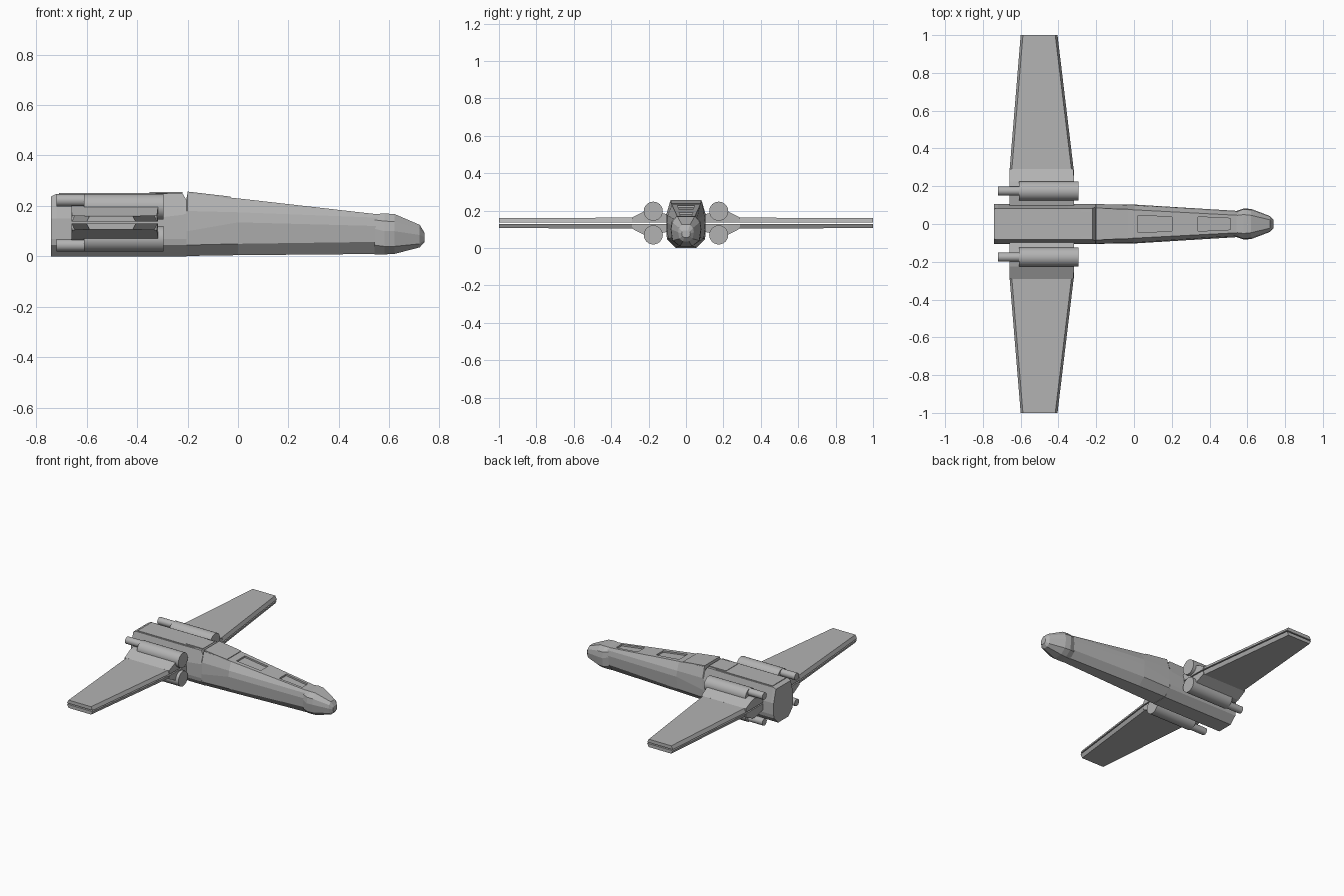
import bpy, bmesh, math
from mathutils import Matrix, Vector

if "Cube" in bpy.data.objects:
    bpy.data.objects.remove(bpy.data.objects["Cube"])

grey = bpy.data.materials.new("hull grey")
grey.diffuse_color = (0.45, 0.45, 0.45, 1)
grey.use_nodes = True
grey.node_tree.nodes["Principled BSDF"].inputs["Base Color"].default_value = grey.diffuse_color


def make_object(name, bm):
    bmesh.ops.recalc_face_normals(bm, faces=bm.faces)
    me = bpy.data.meshes.new(name)
    bm.to_mesh(me)
    bm.free()
    me.materials.append(grey)
    ob = bpy.data.objects.new(name, me)
    bpy.context.collection.objects.link(ob)
    return ob


def loft(name, rings):
    """Closed skin through matching rings of points."""
    bm = bmesh.new()
    vs = [[bm.verts.new(p) for p in r] for r in rings]
    n = len(vs[0])
    for a, b in zip(vs, vs[1:]):
        for i in range(n):
            j = (i + 1) % n
            bm.faces.new((a[i], a[j], b[j], b[i]))
    bm.faces.new(vs[0])
    bm.faces.new(vs[-1])
    return make_object(name, bm)


def section(x, *half):
    """Symmetric cross-section from (y, z) pairs, top to bottom."""
    return [(x, y, z) for y, z in half] + [(x, -y, z) for y, z in reversed(half)]


def top_z(x):
    return 0.255 - 0.117 * (x + 0.2)


def slab(name, x0, x1, w0, w1, low, high, z=top_z):
    """Thin block following the deck height."""
    return loft(name, [section(x, (w, z(x) + high), (w, z(x) + low))
                       for x, w in ((x0, w0), (x1, w1))])


# Rear hull with flat top and bevelled keel
loft("rear_hull", [
    section(-0.74, (0.08, 0.238), (0.105, 0.15), (0.105, 0.07), (0.10, 0.045), (0.055, 0.0)),
    section(-0.72, (0.083, 0.248), (0.105, 0.15), (0.105, 0.07), (0.10, 0.045), (0.055, 0.0)),
    section(-0.35, (0.083, 0.248), (0.105, 0.15), (0.105, 0.07), (0.10, 0.045), (0.055, 0.0)),
    section(-0.22, (0.083, 0.25), (0.105, 0.165), (0.105, 0.07), (0.10, 0.045), (0.055, 0.0)),
    section(-0.205, (0.088, 0.225), (0.105, 0.17), (0.105, 0.07), (0.10, 0.045), (0.055, 0.0)),
])

# Tapered forward hull
forward = loft("forward_hull", [
    section(-0.205, (0.085, 0.225), (0.105, 0.18), (0.105, 0.10), (0.10, 0.045), (0.055, 0.002)),
    section(-0.20, (0.085, 0.25), (0.105, 0.18), (0.105, 0.10), (0.10, 0.045), (0.055, 0.002)),
    section(0.0, (0.075, 0.23), (0.098, 0.175), (0.103, 0.135), (0.096, 0.05), (0.05, 0.005)),
    section(0.57, (0.045, 0.165), (0.06, 0.153), (0.068, 0.12), (0.062, 0.058), (0.03, 0.01)),
])

# Recessed deck panels
for i, (x0, x1, w0, w1) in enumerate(((0.02, 0.20, 0.045, 0.038), (0.34, 0.51, 0.038, 0.030))):
    cut = slab("deck_recess_cutter_%d" % (i + 1), x0, x1, w0, w1, -0.012, 0.02)
    cut.hide_render = True
    cut.hide_set(True)
    mod = forward.modifiers.new("recess", 'BOOLEAN')
    mod.object = cut
    mod.operation = 'DIFFERENCE'
    mod.solver = 'EXACT'

# Raised cabin roof and rear deck plates
slab("cabin_roof", -0.20, -0.03, 0.083, 0.078, -0.02, 0.002)
slab("rear_deck_plate", -0.71, -0.28, 0.075, 0.075, -0.01, 0.004, lambda x: 0.248)
slab("deck_collar", -0.35, -0.22, 0.065, 0.065, -0.01, 0.007, lambda x: 0.248)

# Faceted nose cap
loft("nose_cap", [
    section(0.54, (0.045, 0.168), (0.064, 0.145), (0.068, 0.11), (0.062, 0.045), (0.028, 0.008)),
    section(0.58, (0.05, 0.17), (0.078, 0.14), (0.082, 0.10), (0.074, 0.04), (0.032, 0.008)),
    section(0.62, (0.046, 0.168), (0.074, 0.138), (0.08, 0.10), (0.07, 0.04), (0.032, 0.01)),
    section(0.72, (0.022, 0.125), (0.038, 0.108), (0.042, 0.085), (0.036, 0.05), (0.016, 0.036)),
    section(0.738, (0.012, 0.095), (0.02, 0.088), (0.023, 0.077), (0.02, 0.064), (0.009, 0.056)),
])


def cylinder(name, x0, x1, y, z, r):
    bm = bmesh.new()
    mat = Matrix.Translation(Vector(((x0 + x1) / 2, y, z))) @ Matrix.Rotation(math.pi / 2, 4, 'Y')
    bmesh.ops.create_cone(bm, cap_ends=True, segments=24, radius1=r, radius2=r,
                          depth=x1 - x0, matrix=mat)
    ob = make_object(name, bm)
    bpy.ops.object.select_all(action='DESELECT')
    bpy.context.view_layer.objects.active = ob
    ob.select_set(True)
    bpy.ops.object.shade_smooth_by_angle(angle=math.radians(35))


# Paired wings, root fairings and engines on each side
MID = 0.1335
for sy, side in ((1, "left"), (-1, "right")):
    for sz, level in ((1, "upper"), (-1, "lower")):
        tag = side + "_" + level

        def ring(y, x0, x1, inner, outer, b):
            return [(x0, sy * y, MID + sz * inner), (x1, sy * y, MID + sz * inner),
                    (x1 - b, sy * y, MID + sz * outer), (x0 + b, sy * y, MID + sz * outer)]

        loft(tag + "_wing", [ring(0.27, -0.66, -0.317, 0.004, 0.029, 0.012),
                             ring(1.0, -0.60, -0.405, 0.004, 0.027, 0.012)])
        loft(tag + "_root", [ring(0.09, -0.66, -0.317, 0.004, 0.045, 0),
                             ring(0.20, -0.66, -0.317, 0.004, 0.068, 0),
                             ring(0.225, -0.66, -0.317, 0.004, 0.062, 0),
                             ring(0.29, -0.66, -0.319, 0.004, 0.029, 0.002)])
        cylinder(tag + "_engine", -0.61, -0.295, sy * 0.175, MID + sz * 0.0635, 0.051)
        cylinder(tag + "_nozzle", -0.72, -0.60, sy * 0.175, MID + sz * 0.089, 0.024)
